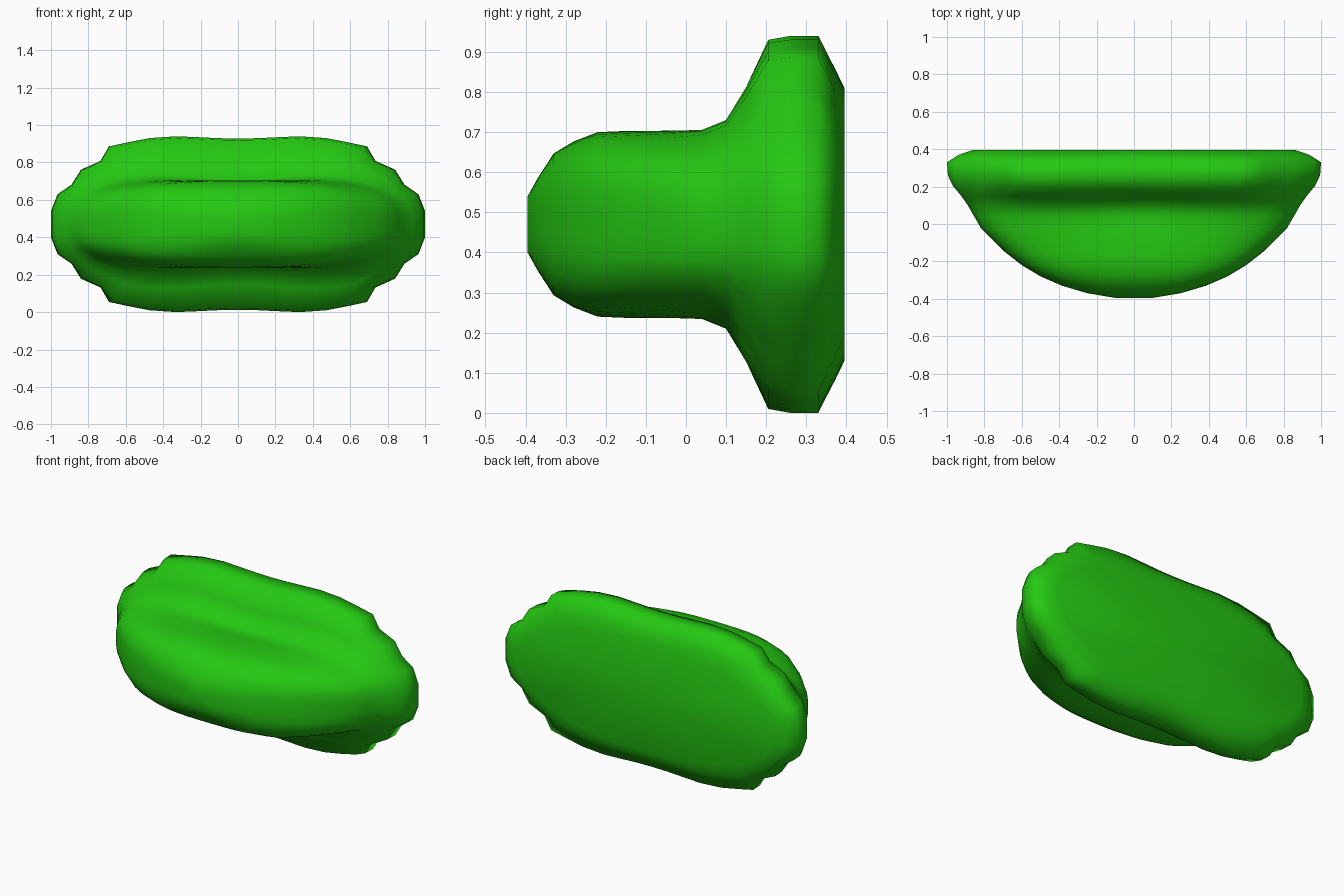
import bpy, bmesh, math

if "Cube" in bpy.data.objects:
    bpy.data.objects.remove(bpy.data.objects["Cube"])

# Quarter outline (x, z) of the scalloped oblong, from top centre to right side
quarter = [(0, .975), (.1, .978), (.22, .99), (.33, 1), (.47, .98), (.58, .935),
           (.69, .885), (.735, .72), (.84, .62), (.89, .45), (.965, .34), (1, .15)]
right = quarter + [(x, -z) for x, z in reversed(quarter)]
outline = right + [(-x, z) for x, z in reversed(right[1:-1])]


def rounded(px, pz, power):
    """Project an outline point radially onto a superellipse."""
    r = (abs(px) ** power + abs(pz) ** power) ** (-1 / power)
    return px * r, pz * r


# Loft stations, front to back:
# y, half width, half height, centre dip, roundness power, scallop amount
stations = [(-.395, .10, .07, 0, 2.5, 0), (-.37, .25, .115, 0, 2.7, 0),
            (-.33, .385, .177, 0, 3, 0), (-.28, .50, .207, 0, 3.2, 0),
            (-.22, .60, .23, 0, 3.4, 0), (-.15, .69, .233, 0, 3.4, 0),
            (-.09, .75, .238, .005, 3.4, 0), (-.02, .82, .248, .018, 3.2, 0),
            (.04, .855, .26, .037, 3, 0), (.10, .89, .293, .055, 2.8, .1),
            (.15, .925, .375, .05, 2.6, .4), (.205, .97, .468, .01, 2.5, .8),
            (.26, .995, .47, 0, 2.5, 1), (.33, 1.0, .47, 0, 2.5, 1),
            (.37, .94, .395, 0, 2.4, .3), (.395, .87, .34, 0, 2.3, 0)]
MID = .47

# Cushion body: rings lofted along y
bm = bmesh.new()
rings = []
for y, w, h, dip, power, scallop in stations:
    ring = []
    for px, pz in outline:
        sx, sz = rounded(px, pz, power)
        x = (sx + (px - sx) * scallop) * w
        d = dip * math.exp(-(x / .42) ** 2)
        z = MID + (sz + (pz - sz) * scallop) * h - math.copysign(d, pz)
        ring.append(bm.verts.new((x, y, z)))
    rings.append(ring)
n = len(outline)
for a, b in zip(rings, rings[1:]):
    for i in range(n):
        j = (i + 1) % n
        bm.faces.new((a[i], a[j], b[j], b[i]))

# Rounded nose and flat back closed with fans
for ring, y in ((rings[0], -.395), (rings[-1], .395)):
    c = bm.verts.new((0, y, MID))
    for i in range(n):
        bm.faces.new((ring[i], ring[(i + 1) % n], c))
bmesh.ops.recalc_face_normals(bm, faces=bm.faces)
mesh = bpy.data.meshes.new("cushion")
bm.to_mesh(mesh)
bm.free()
mesh.shade_smooth()

green = bpy.data.materials.new("green")
green.diffuse_color = (.018, .58, .006, 1)
green.use_nodes = True
green.node_tree.nodes["Principled BSDF"].inputs["Base Color"].default_value = green.diffuse_color
mesh.materials.append(green)
body = bpy.data.objects.new("cushion", mesh)
bpy.context.collection.objects.link(body)
